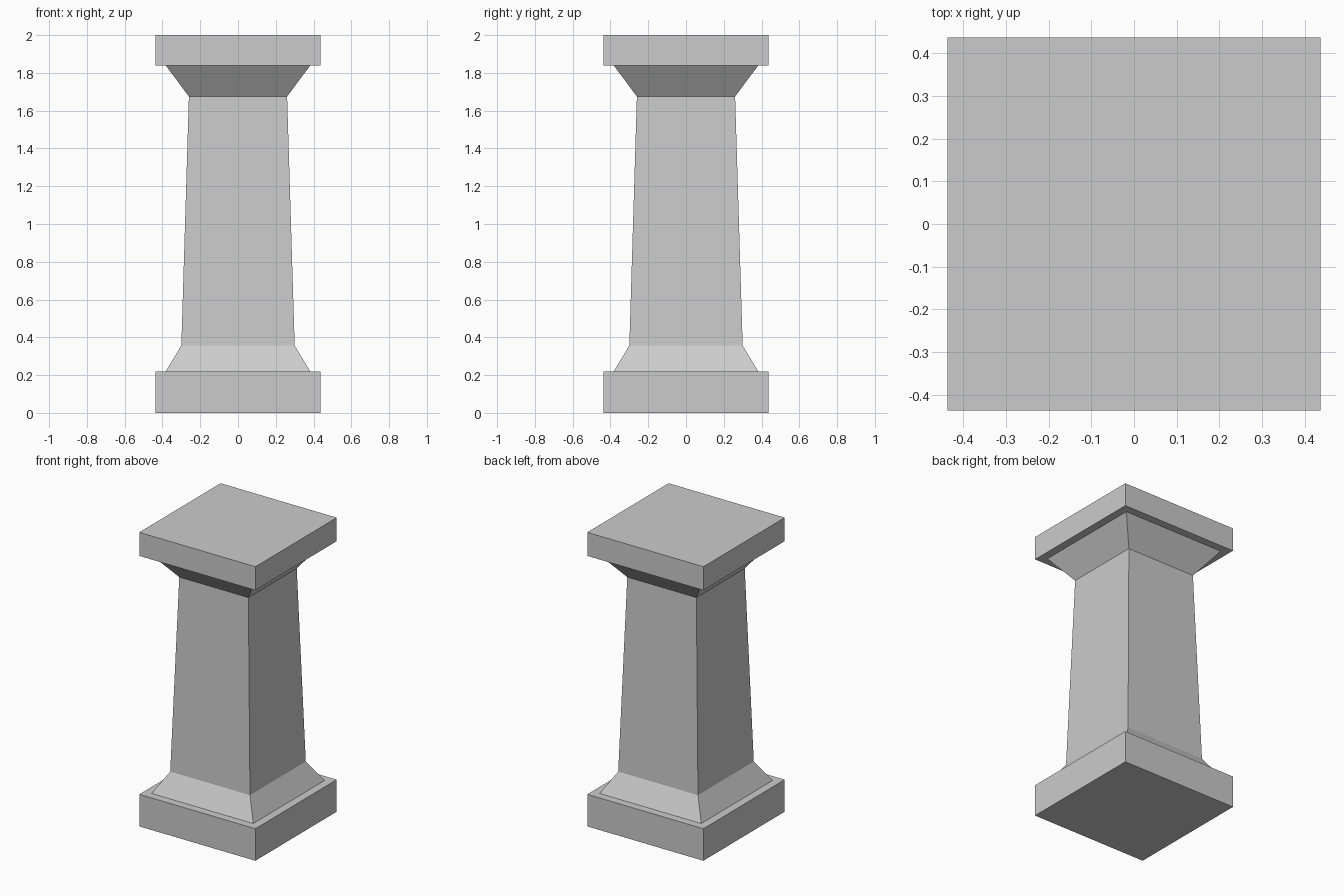
import bpy

cube = bpy.data.objects.get("Cube")
if cube:
    bpy.data.objects.remove(cube, do_unlink=True)

# Single stone colour
stone = bpy.data.materials.new("grey_stone")
stone.use_nodes = True
stone.diffuse_color = (0.6, 0.6, 0.6, 1)
stone.node_tree.nodes["Principled BSDF"].inputs["Base Color"].default_value = (0.6, 0.6, 0.6, 1)


def square_column(name, profile):
    """Stack square rings given as (half width, height) and cap both ends."""
    verts = [(sx * h, sy * h, z) for h, z in profile
             for sx, sy in ((-1, -1), (1, -1), (1, 1), (-1, 1))]
    faces = [(3, 2, 1, 0)]
    for ring in range(len(profile) - 1):
        a = ring * 4
        for i in range(4):
            j = (i + 1) % 4
            faces.append((a + i, a + j, a + 4 + j, a + 4 + i))
    last = len(verts) - 4
    faces.append((last, last + 1, last + 2, last + 3))
    mesh = bpy.data.meshes.new(name)
    mesh.from_pydata(verts, [], faces)
    mesh.materials.append(stone)
    mesh.update()
    obj = bpy.data.objects.new(name, mesh)
    bpy.context.collection.objects.link(obj)
    return obj


# Square base slab
square_column("base_plinth", [(0.437, 0), (0.437, 0.218)])
# Sloped foot, tapering shaft and flared neck
square_column("shaft", [(0.383, 0.218), (0.30, 0.357), (0.26, 1.675), (0.383, 1.84)])
# Square top slab
square_column("top_slab", [(0.437, 1.84), (0.437, 2.0)])
